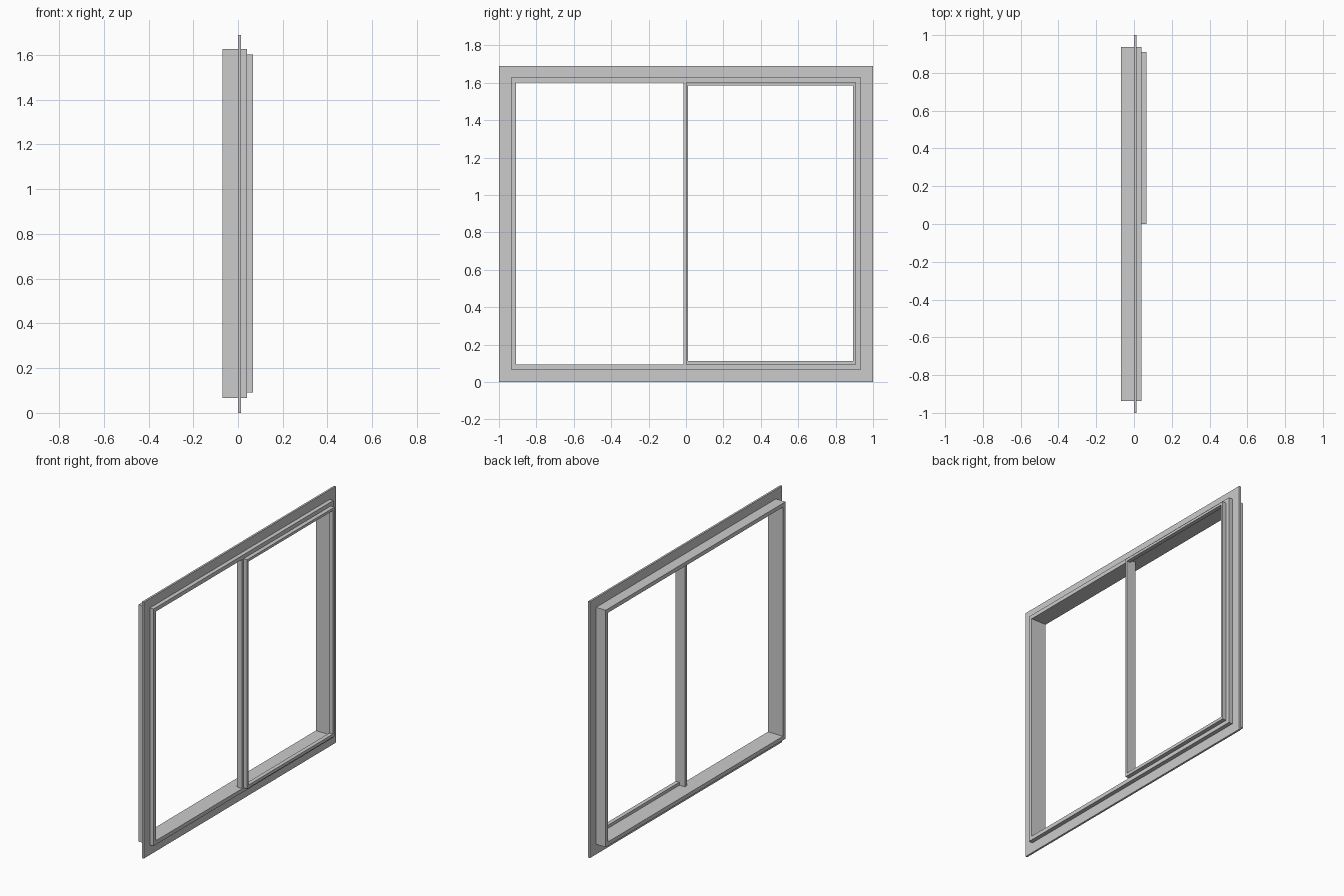
import bpy, bmesh

if "Cube" in bpy.data.objects:
    bpy.data.objects.remove(bpy.data.objects["Cube"])


def ring(name, x0, x1, outer, inner):
    """Rectangular frame; outer/inner = (y0, y1, z0, z1), extruded along x."""
    bm = bmesh.new()
    loops = []
    for x in (x0, x1):
        for y0, y1, z0, z1 in (outer, inner):
            loops.append([bm.verts.new((x, y, z)) for y, z in
                          ((y0, z0), (y1, z0), (y1, z1), (y0, z1))])
    back_out, back_in, front_out, front_in = loops
    for a, b in ((back_out, back_in), (back_in, front_in),
                 (front_in, front_out), (front_out, back_out)):
        for i in range(4):
            j = (i + 1) % 4
            bm.faces.new((a[i], a[j], b[j], b[i]))
    bmesh.ops.recalc_face_normals(bm, faces=bm.faces)
    return finish(name, bm)


def box(name, x0, x1, y0, y1, z0, z1):
    bm = bmesh.new()
    bmesh.ops.create_cube(bm, size=1)
    for v in bm.verts:
        v.co = ((x0, x1)[v.co.x > 0], (y0, y1)[v.co.y > 0], (z0, z1)[v.co.z > 0])
    return finish(name, bm)


def finish(name, bm):
    mesh = bpy.data.meshes.new(name)
    bm.to_mesh(mesh)
    bm.free()
    obj = bpy.data.objects.new(name, mesh)
    bpy.context.collection.objects.link(obj)
    return obj


opening = (-0.91, 0.91, 0.092, 1.602)
body = (-0.936, 0.936, 0.066, 1.628)

# Thin wall flange around the frame
ring("wall_flange", 0.0, 0.013, (-1, 1, 0, 1.69), body)
# Deep window frame lining the opening
ring("window_frame", -0.07, 0.04, body, opening)
# Sliding sash on the outer face
ring("sliding_sash", 0.04, 0.067, (0, 0.91, 0.092, 1.602), (0.012, 0.893, 0.112, 1.585))
# Centre post behind the sash
box("centre_post", 0.0, 0.04, -0.013, 0.012, 0.092, 1.602)
